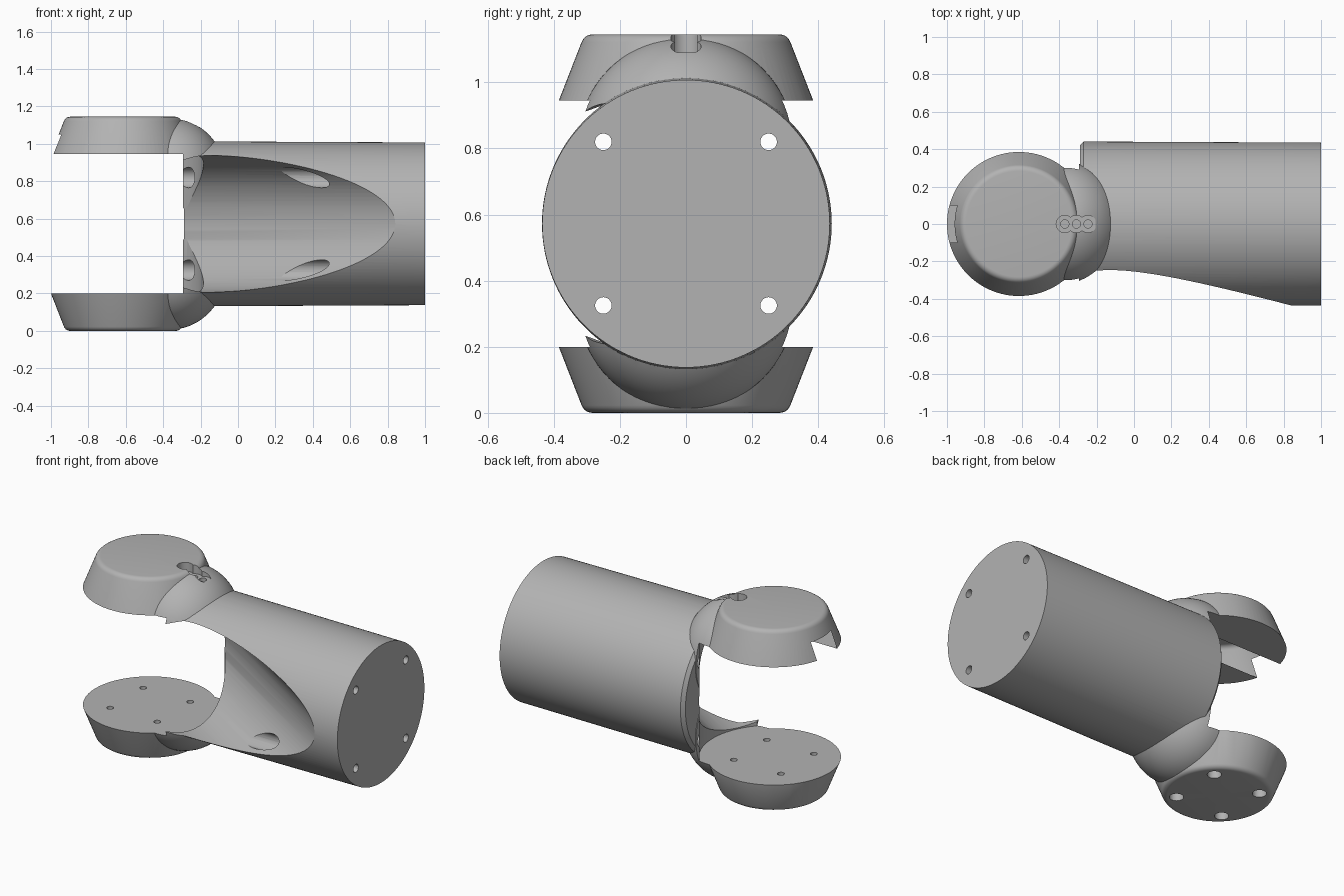
import bpy
import bmesh
from math import pi, cos, sin, radians
from mathutils import Matrix, Vector

if "Cube" in bpy.data.objects:
    bpy.data.objects.remove(bpy.data.objects["Cube"])

MID = 0.5725            # height of the barrel axis
HUB_X = -0.615          # vertical hinge axis
INNER = 0.3725          # half height of the gap between the discs
ALONG_X = Matrix.Rotation(pi / 2, 4, "Y")
FLIP = Matrix.Rotation(pi, 4, "X")

grey = bpy.data.materials.new("plain grey")
grey.use_nodes = True
grey.diffuse_color = (0.45, 0.45, 0.45, 1)
grey.node_tree.nodes["Principled BSDF"].inputs["Base Color"].default_value = grey.diffuse_color


def make(name, bm, matrix):
    bmesh.ops.transform(bm, matrix=matrix, verts=bm.verts)
    bmesh.ops.recalc_face_normals(bm, faces=bm.faces)
    mesh = bpy.data.meshes.new(name)
    bm.to_mesh(mesh)
    bm.free()
    mesh.materials.append(grey)
    obj = bpy.data.objects.new(name, mesh)
    bpy.context.collection.objects.link(obj)
    return obj


def lathe(name, profile, matrix, steps=96):
    """Revolve (radius, height) points about the local z axis."""
    bm = bmesh.new()
    verts = [bm.verts.new((r, 0, h)) for r, h in profile]
    edges = [bm.edges.new(pair) for pair in zip(verts, verts[1:])]
    bmesh.ops.spin(bm, geom=verts + edges, cent=(0, 0, 0), axis=(0, 0, 1),
                   angle=2 * pi, steps=steps, use_merge=True)
    bmesh.ops.remove_doubles(bm, verts=bm.verts, dist=1e-5)
    return make(name, bm, matrix)


def rod(name, radius, start, end, steps=32):
    """Round bar between two points."""
    start, end = Vector(start), Vector(end)
    axis = end - start
    turn = axis.to_track_quat("Z", "Y").to_matrix().to_4x4()
    profile = [(0, 0), (radius, 0), (radius, axis.length), (0, axis.length)]
    return lathe(name, profile, Matrix.Translation(start) @ turn, steps)


def box(name, low, high):
    low, high = Vector(low), Vector(high)
    bm = bmesh.new()
    bmesh.ops.create_cube(bm, size=1)
    size = Matrix.Diagonal((high - low).to_4d())
    size[3][3] = 1
    return make(name, bm, Matrix.Translation((low + high) / 2) @ size)


def combine(tool, operation):
    """Apply one boolean to the body and discard the helper."""
    tool.hide_render = True
    mod = body.modifiers.new("join", "BOOLEAN")
    mod.operation, mod.object, mod.solver = operation, tool, "EXACT"
    bpy.context.view_layer.objects.active = body
    bpy.ops.object.modifier_apply(modifier=mod.name)
    bpy.data.objects.remove(tool)


# Barrel, with a slight taper and chamfered inner end
body = lathe("swivel_bracket",
             [(0, -0.29), (0.42, -0.29), (0.441, -0.27), (0.435, 1), (0, 1)],
             Matrix.Translation((0, 0, MID)) @ ALONG_X, 128)

# Rounded arms and tapered discs, mirrored above and below
fillet = [(0.283 + 0.035 * sin(t), MID - 0.035 + 0.035 * cos(t))
          for t in (radians(a) for a in range(0, 71, 14))]
for side in (Matrix.Identity(4), FLIP):
    place = Matrix.Translation((0, 0, MID)) @ side
    dome = [(0.33 * cos(t), 0.3 * sin(t)) for t in (pi / 2 * i / 20 for i in range(21))]
    dome[-1] = (0, 0.3)
    combine(lathe("arm", [(0, -0.2), (0.33, -0.2)] + dome,
                  place @ Matrix.Translation((-0.36, 0, 0.235)) @ ALONG_X, 80), "UNION")
    combine(lathe("disc", [(0, MID)] + fillet + [(0.385, INNER), (0.389, INNER - 0.01),
                                              (0, INNER - 0.01)],
                  place @ Matrix.Translation((HUB_X, 0, 0))), "UNION")

# Clearance between the discs
low, high = MID - INNER, MID + INNER
combine(box("gap", (-1.2, -0.6, low), (-0.295, 0.6, high)), "DIFFERENCE")
combine(rod("hub_clearance", 0.43, (HUB_X, 0, low), (HUB_X, 0, high), 96), "DIFFERENCE")

# Slanted scoop in the front of the barrel
combine(rod("scoop", 0.365, (-0.95, 0.27, MID), (1.45, -1.255, MID), 96), "DIFFERENCE")

# Long stepped bolt holes through the barrel
for y in (-0.25, 0.25):
    for z in (MID - 0.2475, MID + 0.2475):
        combine(rod("bolt_bore", 0.055, (-0.5, y, z), (0.85, y, z)), "DIFFERENCE")
        combine(rod("bolt_hole", 0.025, (0.8, y, z), (1.1, y, z)), "DIFFERENCE")

# Stepped screw holes in the lower disc
for dx in (-0.165, 0.165):
    for y in (-0.165, 0.165):
        x = HUB_X + dx
        combine(rod("screw_hole", 0.02, (x, y, -0.1), (x, y, 0.3)), "DIFFERENCE")
        combine(rod("screw_recess", 0.04, (x, y, -0.1), (x, y, 0.1)), "DIFFERENCE")

# Cable groove under the upper disc, and the three cable holes above it
combine(box("groove", (-1.2, -0.1, high - 0.1), (-0.21, 0.1, 1.05)), "DIFFERENCE")
for x in (-0.37, -0.308, -0.246):
    combine(rod("cable_recess", 0.046, (x, 0, 1.09), (x, 0, 1.3)), "DIFFERENCE")
    combine(rod("cable_hole", 0.022, (x, 0, 1), (x, 0, 1.3)), "DIFFERENCE")

bpy.ops.object.select_all(action="DESELECT")
body.select_set(True)
bpy.context.view_layer.objects.active = body
bpy.ops.object.shade_smooth_by_angle(angle=radians(25))
